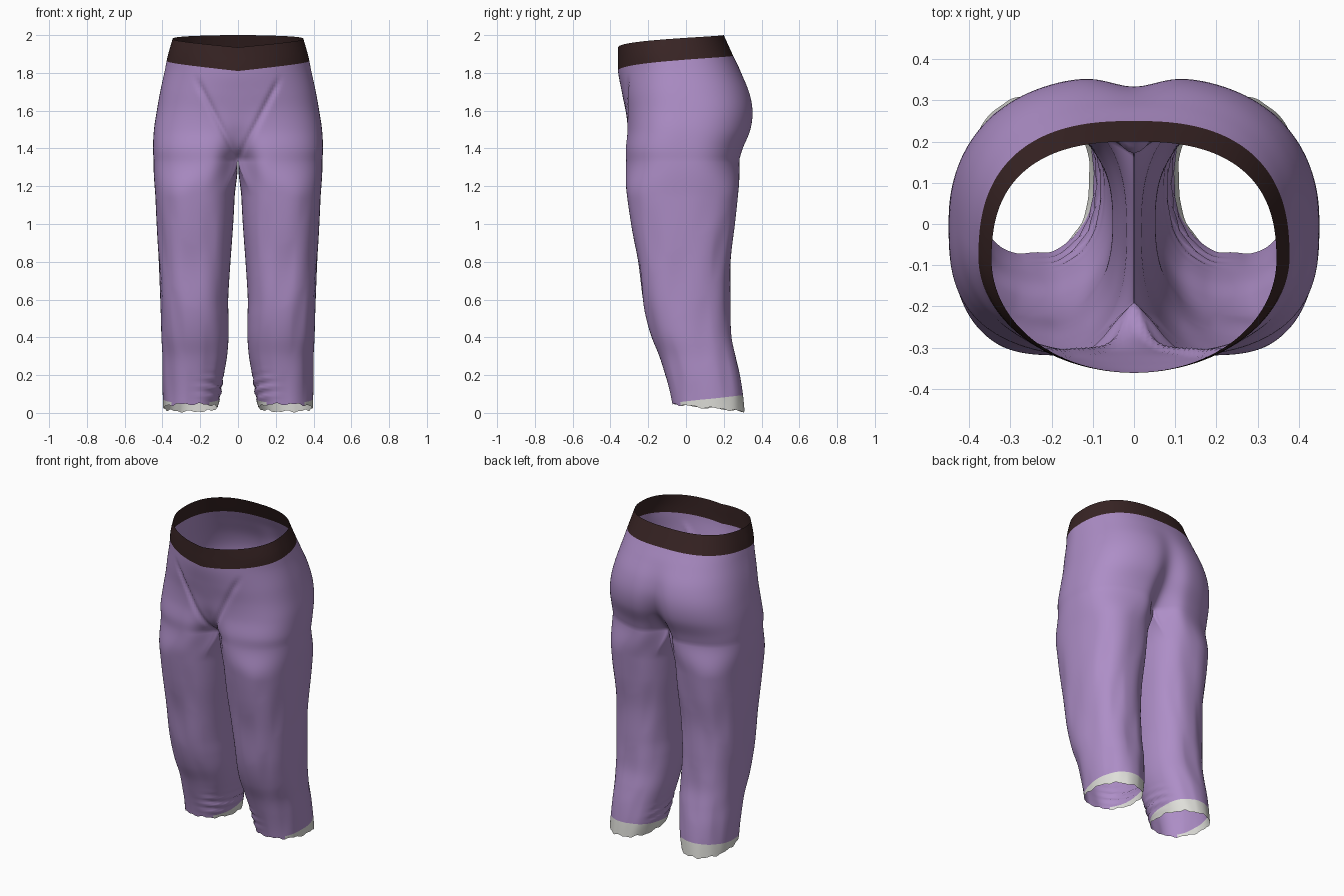
import bpy, bmesh, math

if "Cube" in bpy.data.objects:
    bpy.data.objects.remove(bpy.data.objects["Cube"])

# ---------- flat colours ----------
def mat(name, rgb):
    m = bpy.data.materials.new(name)
    m.diffuse_color = (*rgb, 1)
    m.use_nodes = True
    m.node_tree.nodes["Principled BSDF"].inputs["Base Color"].default_value = m.diffuse_color
    return m

PURPLE = mat("lilac cloth", (0.42, 0.27, 0.57))
BROWN = mat("dark brown waistband", (0.040, 0.018, 0.018))
WHITE = mat("off white hem", (0.74, 0.74, 0.70))

# ---------- profile tables, read against height ----------
HIP_Z = [1.34, 1.4, 1.5, 1.6, 1.7, 1.81, 1.89, 2.0]
HIP = dict(
    w=[.447, .45, .445, .43, .412, .388, .372, .34],
    yf=[-.325, -.325, -.315, -.32, -.34, -.36, -.36, -.36],
    yb=[.292, .31, .35, .36, .34, .29, .25, .20],
    cy=[0, 0, 0, 0, -.03, -.06, -.08, -.08],
    pf=[.7, .7, .75, .8, .9, 1, 1, 1],
    df=[.12, .065, .015, 0, 0, 0, 0, 0],
    db=[.12, .085, .05, .028, .015, .002, 0, 0])
LEG_Z = [0, .1, .2, .3, .4, .5, .6, .8, 1.0, 1.2, 1.34]
LEG = dict(
    xo=[.395, .398, .40, .40, .405, .408, .412, .42, .43, .44, .447],
    xi=[.115, .09, .075, .058, .05, .05, .052, .04, .025, .015, .008],
    yf=[-.065, -.085, -.11, -.14, -.18, -.21, -.23, -.255, -.29, -.318, -.325],
    yb=[.31, .30, .285, .265, .245, .238, .235, .235, .26, .28, .292])
CROTCH = 1.34
NO, NI = 96, 32          # columns on the outer arc and on the inner leg


def curve(zs, vs, z):
    """Smooth (Hermite) lookup of a profile table."""
    z = min(max(z, zs[0]), zs[-1])
    i = max(k for k in range(len(zs) - 1) if zs[k] <= z)
    def slope(k):
        a, b = max(k - 1, 0), min(k + 1, len(zs) - 1)
        return (vs[b] - vs[a]) / (zs[b] - zs[a])
    h = zs[i + 1] - zs[i]
    t = (z - zs[i]) / h
    return ((2*t**3 - 3*t*t + 1) * vs[i] + (t**3 - 2*t*t + t) * h * slope(i)
            + (3*t*t - 2*t**3) * vs[i + 1] + (t**3 - t*t) * h * slope(i + 1))


def smooth(t):
    t = min(max(t, 0), 1)
    return t * t * (3 - 2 * t)


def gauss(x, w):
    return math.exp(-(x / w) ** 2)


def hip_curve(z, n=160):
    """Half hip outline from front centre round the side to back centre."""
    h = {k: curve(HIP_Z, v, z) for k, v in HIP.items()}
    xc = 0.21 * (z - CROTCH) / 0.41          # groove running up from the crotch
    fade = smooth((1.80 - z) / 0.1)
    pts = []
    for i in range(n + 1):
        th = math.pi * smooth(i / n)
        c, s = math.cos(th), max(math.sin(th), 0)
        if c > 0:
            x = h["w"] * s ** h["pf"]
            y = h["cy"] - (h["cy"] - h["yf"]) * c ** h["pf"]
            y += h["df"] * gauss(x, .08) + .014 * fade * gauss(x - xc, .014)
        else:
            x = h["w"] * s ** .8
            y = h["cy"] + (h["yb"] - h["cy"]) * (-c) ** .8
            y -= h["db"] * gauss(x, .075)
        pts.append((0.0 if i in (0, n) else x, y))
    return pts


def hip_point(u, z):
    """Point at fraction u of the outline's length."""
    pts = hip_curve(z)
    d = [math.dist(pts[i], pts[i + 1]) for i in range(len(pts) - 1)]
    goal = u * sum(d)
    for i, step in enumerate(d):
        if goal <= step or i == len(d) - 1:
            f = min(goal / step, 1)
            (x0, y0), (x1, y1) = pts[i], pts[i + 1]
            return x0 + (x1 - x0) * f, y0 + (y1 - y0) * f
        goal -= step


def leg_point(a, z):
    """Point of the leg tube: angle 0 outside, +90 back, 180 inside."""
    l = {k: curve(LEG_Z, v, z) for k, v in LEG.items()}
    cx, rx = (l["xo"] + l["xi"]) / 2, (l["xo"] - l["xi"]) / 2
    cy, ry = (l["yf"] + l["yb"]) / 2, (l["yb"] - l["yf"]) / 2
    c, s = math.cos(a), math.sin(a)
    p = .8 + .1 * smooth(1 - z)
    # soft slanting folds, plus crumples at the inner ankle
    calm = smooth((1.3 - z) / .5) * (1 - .8 * gauss(c + 1, .5))
    f = calm * (.012 * math.sin(5 * a + 8 * z) + .010 * math.sin(9 * a - 11 * z + 1))
    inner = gauss(math.cos(a - math.radians(200)) - 1, .35) * gauss(z - .13, .06)
    f += .06 * inner * math.sin(130 * z + 4 * s)
    f -= .02 * max(f, 0) / .03
    return (cx + rx * (1 + f) * math.copysign(abs(c) ** p, c),
            cy + ry * (1 + f) * math.copysign(abs(s) ** p, s))


def finish(bm, name, mats):
    """Turn a half mesh into a smooth, mirrored object."""
    bmesh.ops.recalc_face_normals(bm, faces=bm.faces)
    me = bpy.data.meshes.new(name)
    bm.to_mesh(me)
    bm.free()
    for m in mats:
        me.materials.append(m)
    me.polygons.foreach_set("use_smooth", [True] * len(me.polygons))
    ob = bpy.data.objects.new(name, me)
    bpy.context.collection.objects.link(ob)
    mod = ob.modifiers.new("mirror", "MIRROR")
    mod.merge_threshold = 0.0005
    return ob


def bridge(bm, r0, r1, closed):
    n = len(r0)
    return [bm.faces.new((r0[i], r0[(i + 1) % n], r1[(i + 1) % n], r1[i]))
            for i in range(n if closed else n - 1)]


def band_z(u, low, rise):
    return low + rise * math.sin(math.pi * u / 2)


# ---------- waistband: slanted ring, higher at the back ----------
US = [i / NO for i in range(NO + 1)]
bm = bmesh.new()
prev = None
for k in range(5):
    row = []
    for u in US:
        z0, z1 = band_z(u, 1.81, .08), band_z(u, 1.935, .065)
        z = z0 + (z1 - z0) * k / 4
        row.append(bm.verts.new((*hip_point(u, z), z)))
    if prev:
        bridge(bm, prev, row, False)
    prev = row
finish(bm, "waistband", [BROWN])

# ---------- trousers: seat above the crotch, one leg tube below ----------
bm = bmesh.new()
ROWS = 30
prev = None
for k in range(ROWS + 1):
    row = []
    for u in US:
        z = band_z(u, 1.81, .08) * (1 - k / ROWS) + CROTCH * k / ROWS
        row.append(bm.verts.new((*hip_point(u, z), z)))
    if prev:
        bridge(bm, prev, row, False)
    prev = row

# crotch seam on the centre line closes the leg's top ring
front, back = prev[0].co.copy(), prev[-1].co.copy()
seam = [bm.verts.new(back.lerp(front, j / NI)) for j in range(1, NI)]
ring = prev + seam
top = [v.co.copy() for v in ring]
angles = [math.radians(-135 + 270 * u) for u in US]
angles += [math.radians(135 + 90 * j / NI) for j in range(1, NI)]

LEG_ROWS, HEM_ROWS = 95, 3
for k in range(1, LEG_ROWS + HEM_ROWS + 1):
    row = []
    for a, t in zip(angles, top):
        back_k = (1 + math.sin(a)) / 2
        hem_top = .052 + .042 * back_k
        hem_low = .047 - .040 * back_k + .004 * math.sin(9 * a) + .003 * math.sin(17 * a + 1)
        if k <= LEG_ROWS:
            z = CROTCH + (hem_top - CROTCH) * k / LEG_ROWS
        else:
            z = hem_top + (hem_low - hem_top) * (k - LEG_ROWS) / HEM_ROWS
        x, y = leg_point(a, z)
        b = smooth((CROTCH - z) / .2)
        x, y = t.x + (x - t.x) * b, t.y + (y - t.y) * b
        row.append(bm.verts.new((max(x, .002), y, max(z, 0))))
    faces = bridge(bm, ring, row, True)
    if k > LEG_ROWS:                       # pale hem on the back of each cuff
        for f, a in zip(faces, angles):
            f.material_index = 1 if (1 + math.sin(a)) / 2 > .12 else 0
    ring = row
finish(bm, "trousers", [PURPLE, WHITE])
